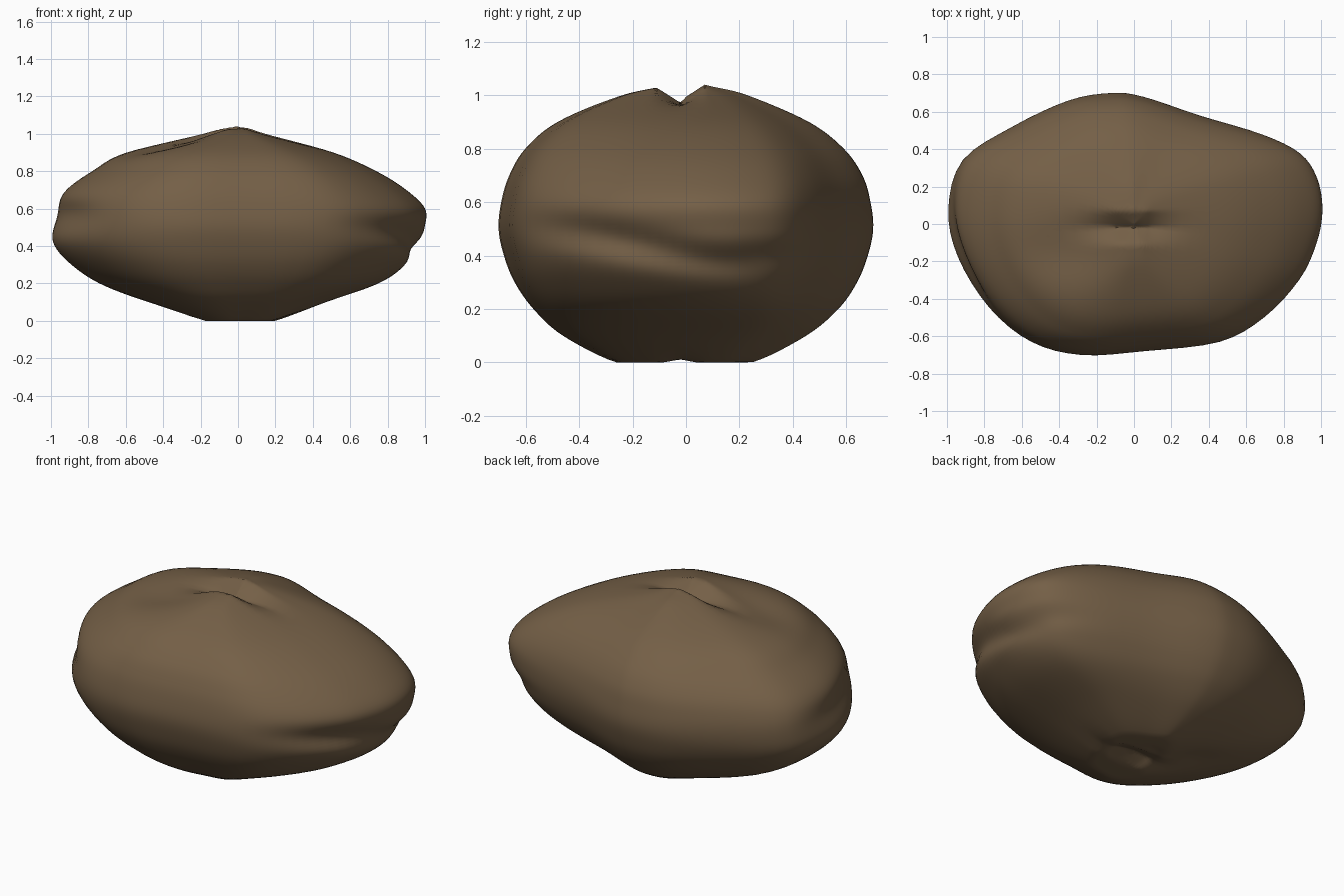
import bpy
import bmesh
from math import exp
from mathutils import Vector

if "Cube" in bpy.data.objects:
    bpy.data.objects.remove(bpy.data.objects["Cube"], do_unlink=True)

# Plan outline of the widest section, counter-clockwise
OUTLINE = [(1, .08), (.97, .25), (.88, .38), (.68, .48), (.35, .58), (.05, .68),
           (-.12, .7), (-.35, .66), (-.65, .52), (-.92, .34), (-1, .08), (-.95, -.18),
           (-.78, -.45), (-.55, -.63), (-.28, -.7), (.05, -.68), (.46, -.63),
           (.7, -.5), (.88, -.3), (.97, -.1)]

# Height, then reach to -x, +x, -y, +y
LEVELS = [(0, 0, 0, 0, 0), (0, .1, .1, .12, .12), (0, .2, .2, .26, .25),
          (.1, .49, .47, .46, .45), (.2, .74, .75, .57, .57), (.3, .89, .9, .64, .64),
          (.4, .98, .99, .68, .68), (.5, 1, 1, .7, .7), (.6, .99, 1, .69, .69),
          (.7, .92, .9, .66, .66), (.8, .78, .74, .6, .59), (.9, .6, .51, .48, .46),
          (1, .2, .15, .25, .23), (1.035, .08, .06, .1, .09), (1.06, 0, 0, 0, 0)]

# Soft hollows: centre, radii, push, rise of the centre line along y
HOLLOWS = [((.9, -.1, .42), (.35, .42, .065), (-.055, .01, 0), -.2),
           ((.95, .3, .4), (.25, .25, .06), (-.03, -.02, 0), 0),
           ((-.9, -.12, .57), (.3, .38, .08), (.05, .02, 0), 0),
           ((-.35, -.15, .95), (.25, .15, .15), (0, 0, -.03), 0),
           ((-.3, .1, .03), (.2, .12, .12), (0, 0, .03), 0)]


def smooth_points(points, steps, closed):
    """Catmull-Rom curve through points of any dimension."""
    n = len(points)
    pick = (lambda i: points[i % n]) if closed else (lambda i: points[max(0, min(n - 1, i))])
    result = []
    for i in range(n if closed else n - 1):
        for k in range(steps):
            t = k / steps
            result.append([b + t / 2 * (c - a + t * (2*a - 5*b + 4*c - d + t * (3*(b - c) + d - a)))
                           for a, b, c, d in zip(*(pick(i + j) for j in (-1, 0, 1, 2)))])
    return result if closed else result + [list(points[-1])]


def weather(p):
    """Press the hollows and the pinched creases into the stone."""
    q = p.copy()
    for centre, radii, push, rise in HOLLOWS:
        offset = p - Vector(centre)
        offset.z -= rise * offset.y
        q += Vector(push) * exp(-sum((a / r) ** 2 for a, r in zip(offset, radii)))
    crease = max(0, 1 - abs(p.y + .02) / .09) * exp(-((p.x + .03) / .2) ** 2)
    if p.z > .8:
        q.z -= .085 * crease
    elif p.z < .1:
        q.z += .045 * crease
    q.z = max(0, q.z)
    return q


# Stone body lofted through the levels
bm = bmesh.new()
outline = smooth_points(OUTLINE, 4, True)
rings = []
for z, left, right, front, back in smooth_points(LEVELS, 6, False):
    ring = []
    for x, y in outline:
        p = Vector((x * (right if x > 0 else left), y / .7 * (back if y > 0 else front), z))
        ring.append(bm.verts.new(weather(p)))
    rings.append(ring)
for low, high in zip(rings, rings[1:]):
    for i in range(len(outline)):
        j = (i + 1) % len(outline)
        bm.faces.new((low[i], low[j], high[j], high[i]))
bmesh.ops.remove_doubles(bm, verts=bm.verts, dist=.0005)
bmesh.ops.recalc_face_normals(bm, faces=bm.faces)

mesh = bpy.data.meshes.new("stone")
bm.to_mesh(mesh)
bm.free()
stone = bpy.data.objects.new("stone", mesh)
bpy.context.collection.objects.link(stone)

# Brown stone colour
brown = bpy.data.materials.new("brown_stone")
brown.use_nodes = True
brown.diffuse_color = (.175, .115, .062, 1)
brown.node_tree.nodes["Principled BSDF"].inputs["Base Color"].default_value = (.175, .115, .062, 1)
mesh.materials.append(brown)

bpy.context.view_layer.objects.active = stone
stone.select_set(True)
bpy.ops.object.shade_smooth_by_angle(angle=1.0)
